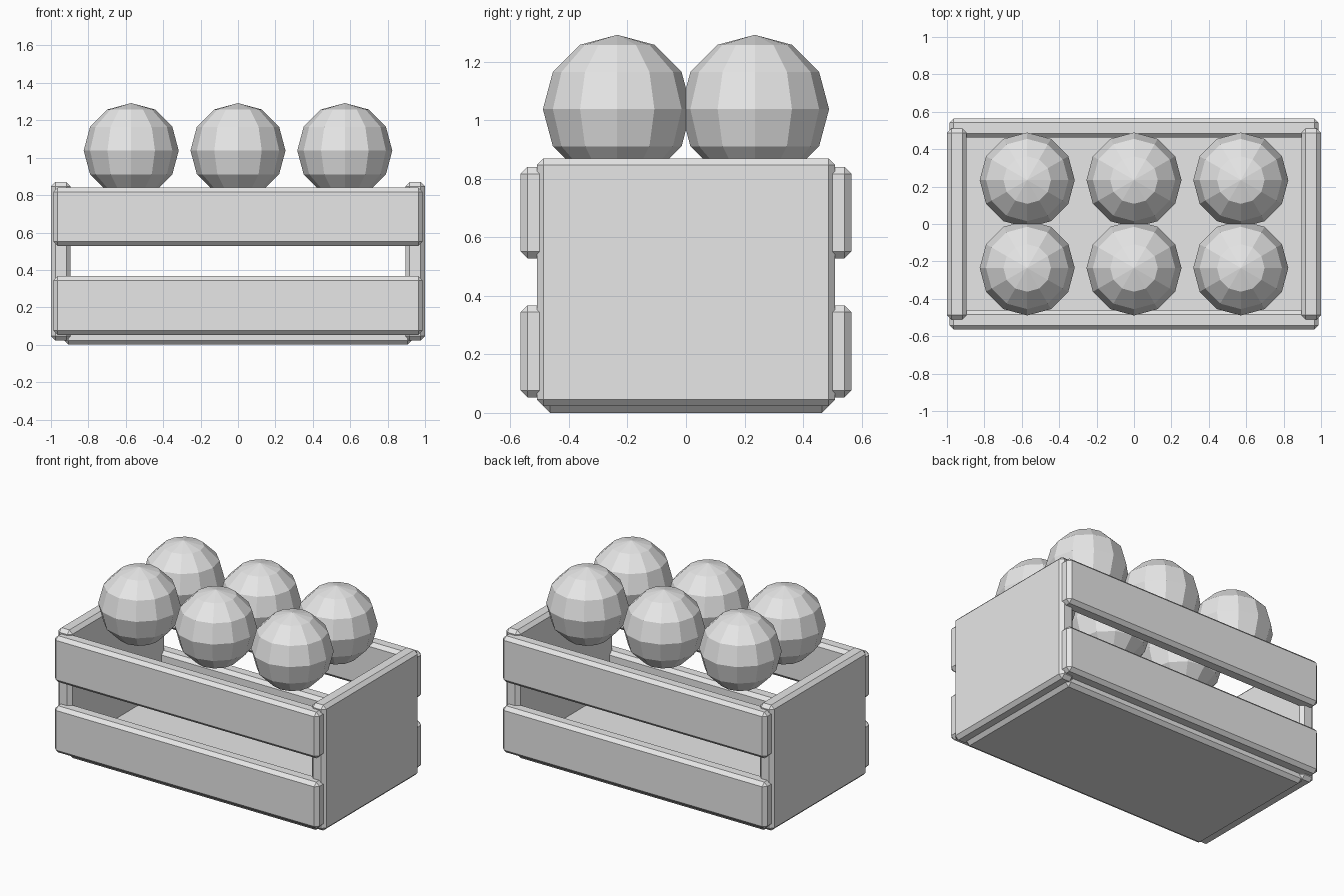
import bpy, bmesh
from mathutils import Matrix, Vector

if "Cube" in bpy.data.objects:
    bpy.data.objects.remove(bpy.data.objects["Cube"])

grey = bpy.data.materials.new("plain grey")
grey.diffuse_color = (0.8, 0.8, 0.8, 1)
grey.use_nodes = True
grey.node_tree.nodes["Principled BSDF"].inputs["Base Color"].default_value = grey.diffuse_color


def finish(name, bm):
    mesh = bpy.data.meshes.new(name)
    bm.to_mesh(mesh)
    bm.free()
    mesh.materials.append(grey)
    obj = bpy.data.objects.new(name, mesh)
    bpy.context.collection.objects.link(obj)
    return obj


def board(name, low, high, chamfer=0.023):
    """Box between two corners with single-cut chamfered edges."""
    low, high = Vector(low), Vector(high)
    bm = bmesh.new()
    bmesh.ops.create_cube(bm, size=1, matrix=Matrix.Translation((low + high) / 2)
                          @ Matrix.Diagonal((high - low).to_4d()))
    bmesh.ops.bevel(bm, geom=bm.edges[:], offset=chamfer, segments=1,
                    profile=0.5, affect='EDGES')
    finish(name, bm)


def fruit(name, x, y):
    """Faceted ball resting at the crate rim."""
    bm = bmesh.new()
    bmesh.ops.create_uvsphere(bm, u_segments=12, v_segments=6, radius=0.254,
                              matrix=Matrix.Translation((x, y, 1.038)))
    finish(name, bm)


# Crate floor
board("floor_panel", (-0.93, -0.488, 0), (0.93, 0.488, 0.1))

# Solid end walls
board("left_end_wall", (-1, -0.51, 0.023), (-0.895, 0.51, 0.87))
board("right_end_wall", (0.895, -0.51, 0.023), (1, 0.51, 0.87))

# Two slats on each long side
for level, z0, z1 in (("lower", 0.053, 0.367), ("upper", 0.528, 0.84)):
    board("front_" + level + "_slat", (-0.987, -0.565, z0), (0.987, -0.462, z1))
    board("back_" + level + "_slat", (-0.987, 0.462, z0), (0.987, 0.565, z1))

# Two rows of three fruits
for row, y in (("front", -0.235), ("back", 0.235)):
    for col, x in (("left", -0.571), ("middle", 0), ("right", 0.571)):
        fruit("fruit_" + row + "_" + col, x, y)
